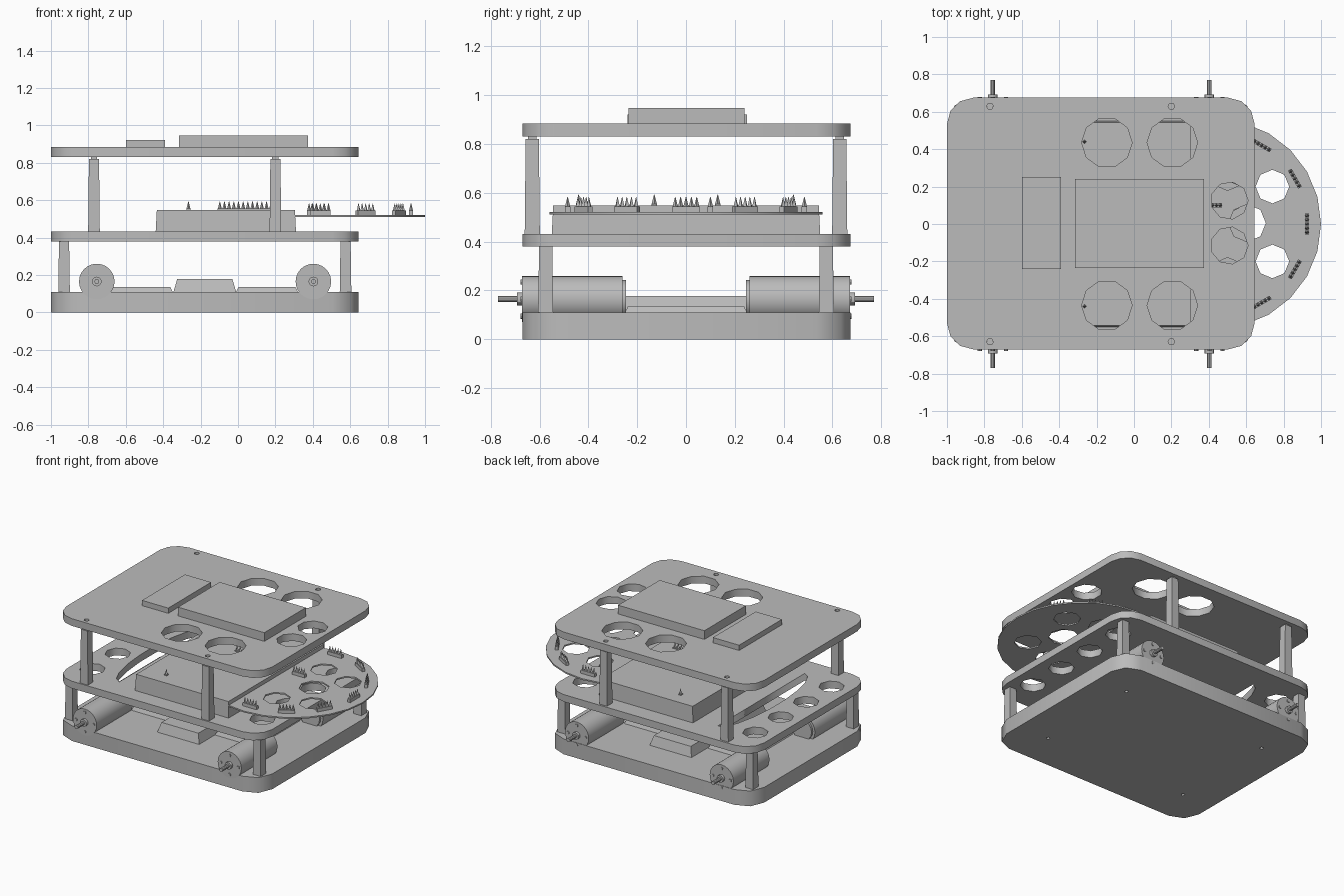
import bpy, bmesh
from math import sin, cos, pi, radians
from mathutils import Matrix, Vector

cube = bpy.data.objects.get("Cube")
if cube:
    bpy.data.objects.remove(cube, do_unlink=True)

grey = bpy.data.materials.new("plain_grey")
grey.use_nodes = True
tone = (0.5, 0.5, 0.5, 1)
grey.diffuse_color = tone
grey.node_tree.nodes["Principled BSDF"].inputs["Base Color"].default_value = tone


def finish(name, bm):
    bmesh.ops.remove_doubles(bm, verts=bm.verts, dist=0.0005)
    bmesh.ops.recalc_face_normals(bm, faces=bm.faces)
    mesh = bpy.data.meshes.new(name)
    bm.to_mesh(mesh)
    bm.free()
    mesh.materials.append(grey)
    obj = bpy.data.objects.new(name, mesh)
    bpy.context.collection.objects.link(obj)
    return obj


def ring(x, y, r, n=9):
    return [(x + r * cos(2 * pi * i / n), y + r * sin(2 * pi * i / n)) for i in range(n)]


def slab(name, loops, z0, z1):
    """Flat plate: the first loop is the outline, the others are holes."""
    curve = bpy.data.curves.new(name, "CURVE")
    curve.dimensions = "2D"
    curve.fill_mode = "BOTH"
    curve.extrude = (z1 - z0) / 2
    for loop in loops:
        spline = curve.splines.new("POLY")
        spline.points.add(len(loop) - 1)
        for point, (x, y) in zip(spline.points, loop):
            point.co = (x, y, 0, 1)
        spline.use_cyclic_u = True
    temp = bpy.data.objects.new(name + "_curve", curve)
    bpy.context.collection.objects.link(temp)
    bpy.context.view_layer.update()
    mesh = temp.evaluated_get(bpy.context.evaluated_depsgraph_get()).to_mesh()
    bm = bmesh.new()
    bm.from_mesh(mesh)
    bpy.data.objects.remove(temp, do_unlink=True)
    bmesh.ops.translate(bm, verts=bm.verts, vec=(0, 0, (z0 + z1) / 2))
    return finish(name, bm)


def add_box(bm, lo, hi, inset=0.0):
    """Box, with the top pulled in by inset."""
    lo, hi = Vector(lo), Vector(hi)
    size, mid = hi - lo, (lo + hi) / 2
    made = bmesh.ops.create_cube(bm, size=1)["verts"]
    for v in made:
        k = inset if v.co.z > 0 else 0
        v.co = Vector((v.co.x * (size.x - 2 * k), v.co.y * (size.y - 2 * k), v.co.z * size.z)) + mid
    return made


def box(name, lo, hi, inset=0.0):
    bm = bmesh.new()
    add_box(bm, lo, hi, inset)
    return finish(name, bm)


def rounded(chamfer, steps):
    """Plate outline with cut corners."""
    pts = []
    for i, (x, y) in enumerate([(0.645, 0.675), (-1, 0.675), (-1, -0.67), (0.645, -0.67)]):
        sx, sy = (1 if x > 0 else -1), (1 if y > 0 else -1)
        for k in range(steps + 1):
            a = i * pi / 2 + k * pi / 2 / steps
            pts.append((x - sx * chamfer + chamfer * cos(a), y - sy * chamfer + chamfer * sin(a)))
    return pts


upper_posts = [(x, s * 0.63) for x in (-0.77, 0.2) for s in (-1, 1)]
lower_posts = [(x, s * 0.575) for x in (-0.93, 0.575) for s in (-1, 1)]

# Base and the two decks
screws = [ring(x, s * 0.4, 0.013, 6) for x in (-0.755, 0.4) for s in (-1, 1)]
slab("base", [rounded(0.14, 2)] + screws, 0, 0.11)

lens = [(-0.6 - 0.13 * cos(a), 0.5 * sin(a)) for a in [radians(d) for d in range(-90, 91, 20)]]
mid_holes = [ring(x, y, 0.085, 8) for x in (-0.86, 0.5) for y in (-0.435, -0.145, 0.145, 0.435)]
slab("middle_deck", [rounded(0.14, 3), lens] + mid_holes, 0.38, 0.432)

top_holes = [ring(x, s * 0.435, 0.135, 10) for x in (-0.145, 0.205) for s in (-1, 1)]
top_holes += [ring(0.51, y, 0.1, 9) for y in (-0.115, 0.125)]
top_holes += [ring(x, y, 0.018, 6) for x, y in upper_posts]
slab("top_deck", [rounded(0.14, 3)] + top_holes, 0.832, 0.884)

# Boxes on the decks
box("top_large_box", (-0.315, -0.235, 0.884), (0.375, 0.24, 0.947))
box("top_small_box", (-0.6, -0.24, 0.884), (-0.39, 0.25, 0.922))
box("battery_box", (-0.44, -0.55, 0.432), (0.31, 0.55, 0.548), 0.006)
box("base_box", (-0.345, -0.43, 0.11), (-0.01, 0.43, 0.178), 0.02)
for name, x in (("base_plate_right", -0.68), ("base_plate_left", -0.01)):
    box(name, (x, -0.25, 0.11), (x + 0.33, 0.25, 0.135), 0.012)

# Posts between the decks
for group, posts, z0, z1 in (("lower_post", lower_posts, 0.11, 0.38), ("upper_post", upper_posts, 0.432, 0.82)):
    for x, y in posts:
        bm = bmesh.new()
        add_box(bm, (x - 0.031, y - 0.031, z0), (x + 0.031, y + 0.031, z1), 0.004)
        add_box(bm, (x - 0.017, y - 0.017, z1), (x + 0.017, y + 0.017, z1 + 0.02))
        finish(group, bm)


# Motors: stacked cylinders along y, with screw heads on the outer face
def motor(x, side):
    bm = bmesh.new()

    def rod(r, y0, y1, n, dx=0.0, dz=0.0):
        place = Matrix.Translation((x + dx, side * (y0 + y1) / 2, 0.165 + dz)) @ Matrix.Rotation(pi / 2, 4, "X")
        bmesh.ops.create_cone(bm, cap_ends=True, segments=n, radius1=r, radius2=r, depth=y1 - y0, matrix=place)

    rod(0.095, 0.26, 0.672, 24)
    rod(0.078, 0.245, 0.26, 16)
    rod(0.026, 0.672, 0.692, 12)
    rod(0.013, 0.692, 0.77, 10)
    for k in range(4):
        rod(0.011, 0.672, 0.678, 8, 0.07 * cos(k * pi / 2), 0.07 * sin(k * pi / 2))
    obj = finish("motor", bm)
    bpy.context.view_layer.objects.active = obj
    obj.select_set(True)
    bpy.ops.object.shade_smooth_by_angle(angle=radians(30))
    obj.select_set(False)


for x in (-0.755, 0.403):
    for side in (-1, 1):
        motor(x, side)

# Round sensor board
cx = 0.44
board_holes = [ring(0.605, 0.005, 0.1, 8)]
board_holes += [ring(x, s * y, 0.09, 8) for x, y in ((0.5, 0.27), (0.74, 0.2)) for s in (-1, 1)]
slab("sensor_board", [ring(cx, 0, 0.56, 24)] + board_holes, 0.511, 0.521)


# Pin headers: a slim strip with a row of spikes
def header(name, x, y, z, length, angle, count, strip=0.025):
    bm = bmesh.new()
    add_box(bm, (-length / 2, -0.011, 0), (length / 2, 0.011, strip))
    for i in range(count):
        px = (i + 0.5) / count * length - length / 2
        bmesh.ops.create_cone(bm, cap_ends=True, segments=4, radius1=0.011, radius2=0.001, depth=0.04,
                              matrix=Matrix.Translation((px, 0, strip + 0.018)))
    bmesh.ops.transform(bm, verts=bm.verts,
                        matrix=Matrix.Translation((x, y, z)) @ Matrix.Rotation(angle, 4, "Z"))
    finish(name, bm)


for deg in range(-90, 91, 30):
    a = radians(deg)
    header("sensor_pins", cx + 0.485 * cos(a), 0.485 * sin(a), 0.52, 0.11, a + pi / 2, 5)
header("centre_pins", 0.42, 0.1, 0.52, 0.1, 0, 5)
for s in (-1, 1):
    header("box_pins", 0.04, s * 0.13, 0.547, 0.3, 0, 12, 0.008)
    header("single_pin", -0.265, s * 0.44, 0.547, 0.02, 0, 1, 0.008)
